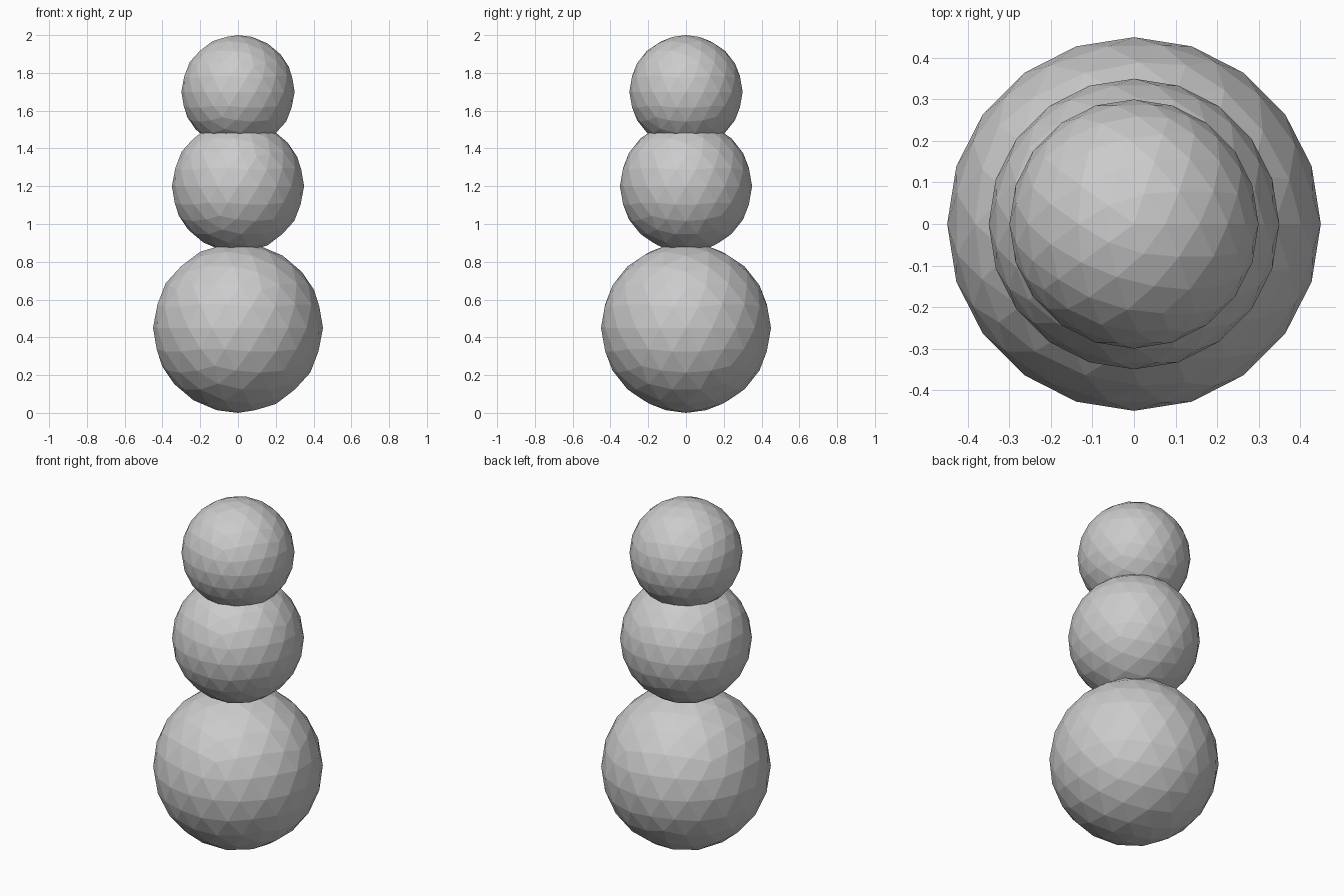
import bpy

if "Cube" in bpy.data.objects:
    bpy.data.objects.remove(bpy.data.objects["Cube"])


def ball(name, radius, z):
    """Faceted low-poly ball centred on the vertical axis."""
    bpy.ops.mesh.primitive_ico_sphere_add(subdivisions=3, radius=radius,
                                          location=(0, 0, z))
    obj = bpy.context.object
    obj.name = name
    bpy.ops.object.shade_flat()
    return obj


# Three stacked, slightly overlapping balls
for name, radius, z in (("bottom_ball", 0.45, 0.45),
                        ("middle_ball", 0.35, 1.20),
                        ("top_ball", 0.30, 1.70)):
    ball(name, radius, z)
